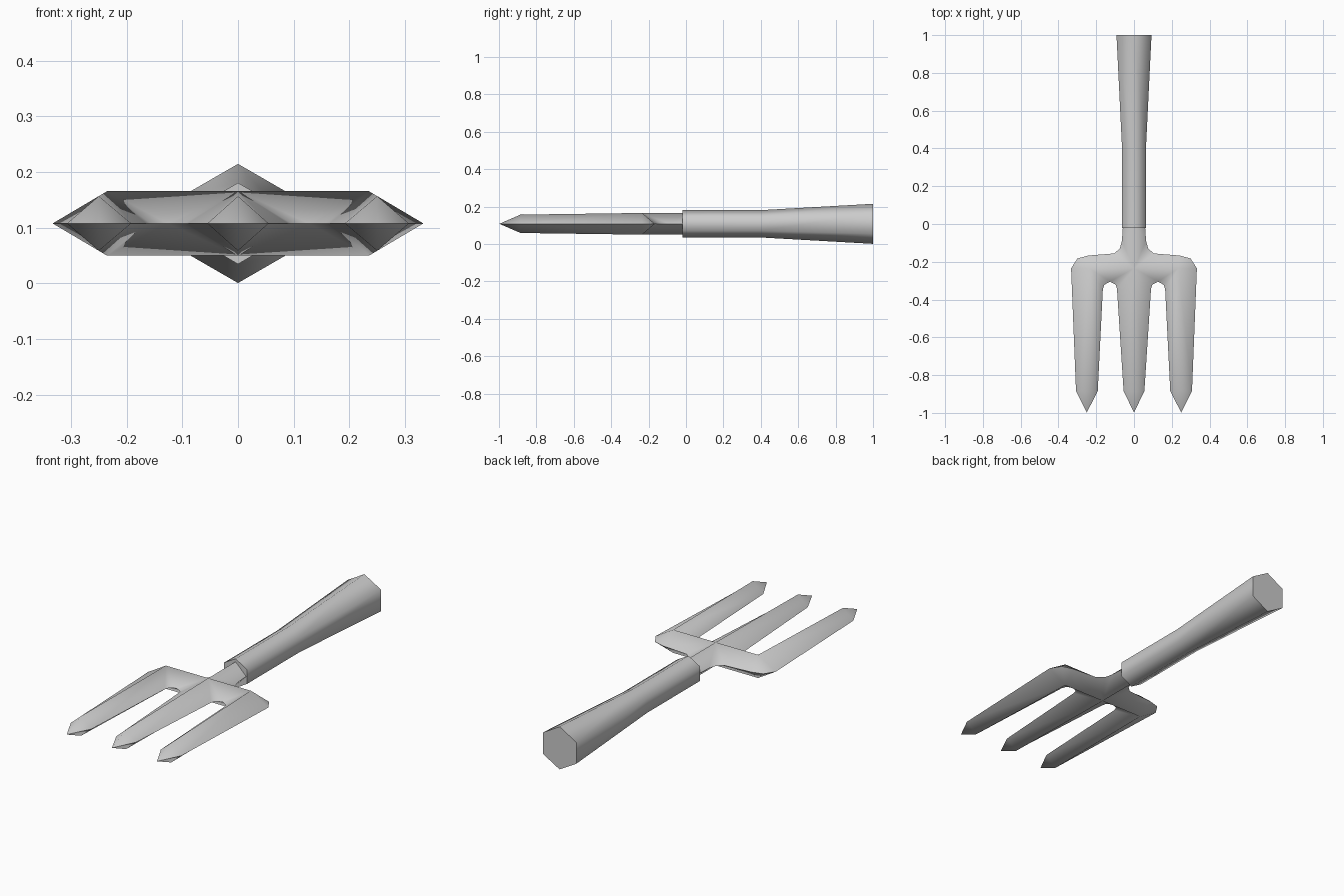
import bpy, bmesh, math

cube = bpy.data.objects.get("Cube")
if cube:
    bpy.data.objects.remove(cube, do_unlink=True)

MID = 0.1075  # height of the fork's centre plane

grey = bpy.data.materials.new("light_grey")
grey.use_nodes = True
colour = (0.6, 0.6, 0.6, 1)
grey.diffuse_color = colour
grey.node_tree.nodes["Principled BSDF"].inputs["Base Color"].default_value = colour


def finish(name, bm):
    bmesh.ops.remove_doubles(bm, verts=bm.verts, dist=0.0005)
    bmesh.ops.recalc_face_normals(bm, faces=bm.faces)
    mesh = bpy.data.meshes.new(name)
    bm.to_mesh(mesh)
    bm.free()
    mesh.materials.append(grey)
    obj = bpy.data.objects.new(name, mesh)
    bpy.context.collection.objects.link(obj)
    obj.location.z = MID
    bpy.ops.object.select_all(action="DESELECT")
    obj.select_set(True)
    bpy.context.view_layer.objects.active = obj
    bpy.ops.object.shade_smooth_by_angle(angle=math.radians(88))


# Handle: hexagonal grip flaring to the back
bm = bmesh.new()
rings = []
for y, r in ((-0.02, 0.073), (0.4, 0.073), (1.0, 0.107)):
    angles = [math.pi / 2 + k * math.pi / 3 for k in range(6)]
    rings.append([bm.verts.new((r * math.cos(a), y, r * math.sin(a))) for a in angles])
for a, b in zip(rings, rings[1:]):
    for k in range(6):
        n = (k + 1) % 6
        bm.faces.new((a[k], a[n], b[n], b[k]))
bm.faces.new(rings[0])
bm.faces.new(rings[-1])
finish("handle", bm)

# Fork: one quarter, with a sharp outline and a raised ridge, mirrored over x and z
ridge = {
    "neck": (0, 0.0, 0.058), "hub": (0, -0.235, 0.058), "elbow": (0.235, -0.235, 0.058),
    "side_end": (0.25, -0.885, 0.049), "mid_end": (0, -0.885, 0.049),
}
outline = {
    "n0": (0.058, 0.0), "n1": (0.064, -0.09), "n2": (0.075, -0.13), "n3": (0.105, -0.156),
    "c1": (0.243, -0.167), "c2": (0.3, -0.183), "c3": (0.333, -0.235),
    "t1": (0.307, -0.885), "side_tip": (0.25, -0.998), "t2": (0.192, -0.885),
    "g1": (0.165, -0.345), "g2": (0.157, -0.322), "g3": (0.127, -0.305),
    "g4": (0.096, -0.322), "g5": (0.09, -0.345),
    "u": (0.055, -0.885), "mid_tip": (0, -0.998),
}
points = dict(ridge, **{k: (x, y, 0) for k, (x, y) in outline.items()})
faces = """neck n0 n1 hub/hub n1 n2/hub n2 n3/hub n3 c1 elbow/elbow c1 c2/elbow c2 c3
elbow c3 t1 side_end/side_end t1 side_tip/side_end side_tip t2/elbow side_end t2 g1
elbow g1 g2/elbow g2 g3/hub elbow g3/hub g3 g4/hub g4 g5/hub g5 u mid_end
mid_end u mid_tip""".replace("\n", "/").split("/")
bm = bmesh.new()
for sx in (1, -1):
    for sz in (1, -1):
        for face in faces:
            corners = [points[p] for p in face.split()]
            bm.faces.new([bm.verts.new((x * sx, y, z * sz)) for x, y, z in corners])
finish("fork", bm)
